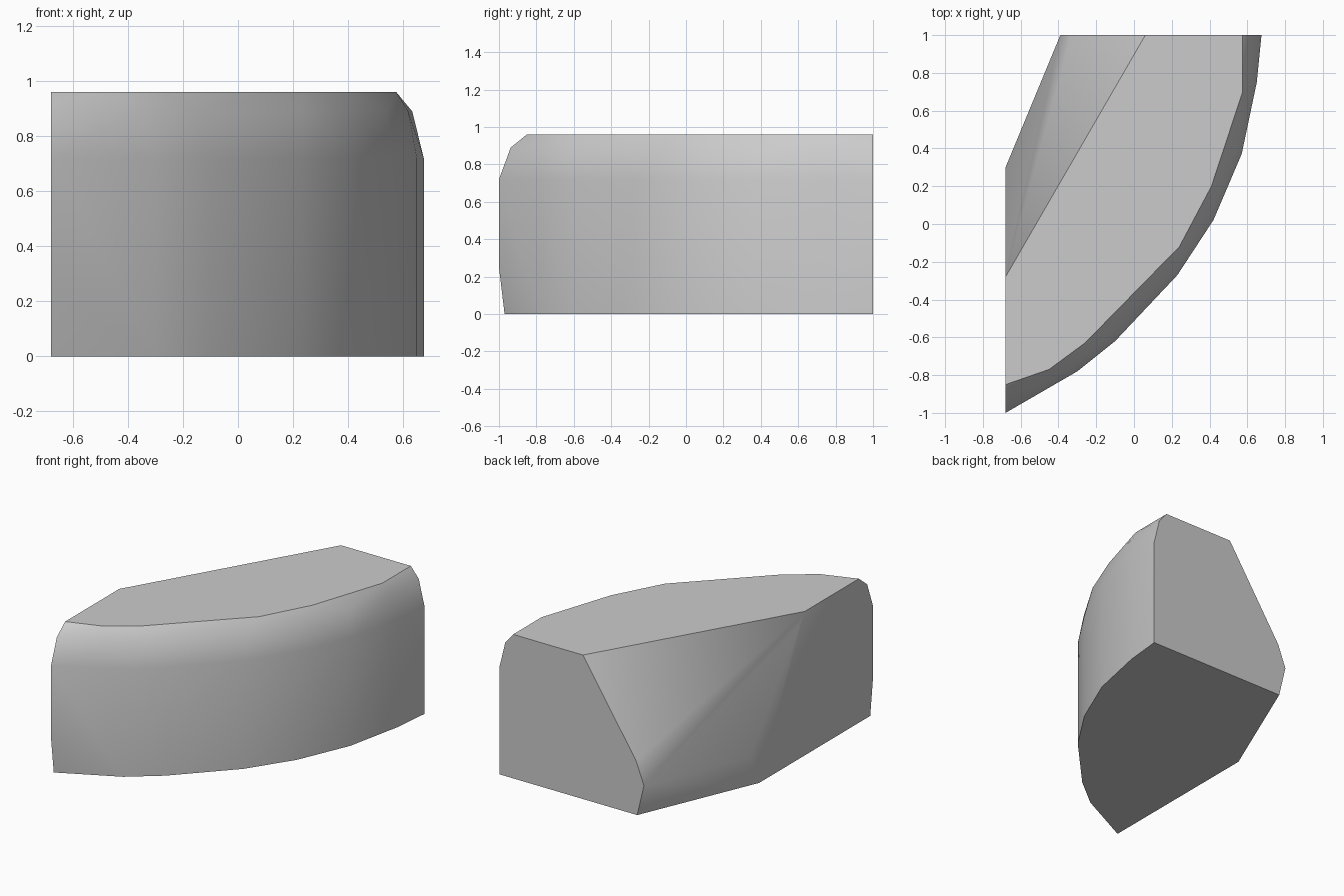
import bpy, bmesh, math
from mathutils import Vector

if "Cube" in bpy.data.objects:
    bpy.data.objects.remove(bpy.data.objects["Cube"], do_unlink=True)

grey = bpy.data.materials.new("stone_grey")
grey.use_nodes = True
colour = (0.6, 0.6, 0.6, 1)
grey.diffuse_color = colour
grey.node_tree.nodes["Principled BSDF"].inputs["Base Color"].default_value = colour

TOP = 0.96
LEFT, BACK = -0.68, 1.0

# Curved wall in plan, and the edge of the flat top behind each wall point
wall = [(LEFT, -1), (-.30, -.78), (-.10, -.62), (.23, -.27),
        (.42, .02), (.57, .37), (.65, .75), (.675, BACK)]
rim = [(LEFT, -.85), (-.45, -.77), (-.26, -.63), (.24, -.12),
       (.41, .20), (.49, .44), (.575, .70), (.575, BACK)]

points = []
for i, (w, r) in enumerate(zip(wall, rim)):
    w, r = Vector(w), Vector(r)
    foot = w + Vector((0, .03)) if i == 0 else w
    shoulder = w.lerp(r, 0.42)
    for p, z in ((foot, 0), (w, .25), (w, .72), (shoulder, .89), (r, TOP)):
        points.append((p.x, p.y, z))

# Sloping rear side, met by the two flat cut ends
points += [(LEFT, -.28, TOP), (LEFT, -.22, .885), (LEFT, .30, .21), (LEFT, .20, 0),
           (.06, BACK, TOP), (-.332, BACK, .36), (-.39, BACK, .21), (-.34, BACK, 0)]

bm = bmesh.new()
for p in points:
    bm.verts.new(p)
hull = bmesh.ops.convex_hull(bm, input=bm.verts)
loose = [v for v in bm.verts if not v.link_faces]
bmesh.ops.delete(bm, geom=loose, context='VERTS')
bmesh.ops.dissolve_limit(bm, angle_limit=math.radians(1),
                         verts=bm.verts, edges=bm.edges)
bmesh.ops.recalc_face_normals(bm, faces=bm.faces)

mesh = bpy.data.meshes.new("rounded_stone_block")
bm.to_mesh(mesh)
bm.free()
mesh.materials.append(grey)
block = bpy.data.objects.new("rounded_stone_block", mesh)
bpy.context.collection.objects.link(block)

# Soft wall, crisp cut edges
bpy.ops.object.select_all(action='DESELECT')
block.select_set(True)
bpy.context.view_layer.objects.active = block
bpy.ops.object.shade_smooth_by_angle(angle=math.radians(30))
